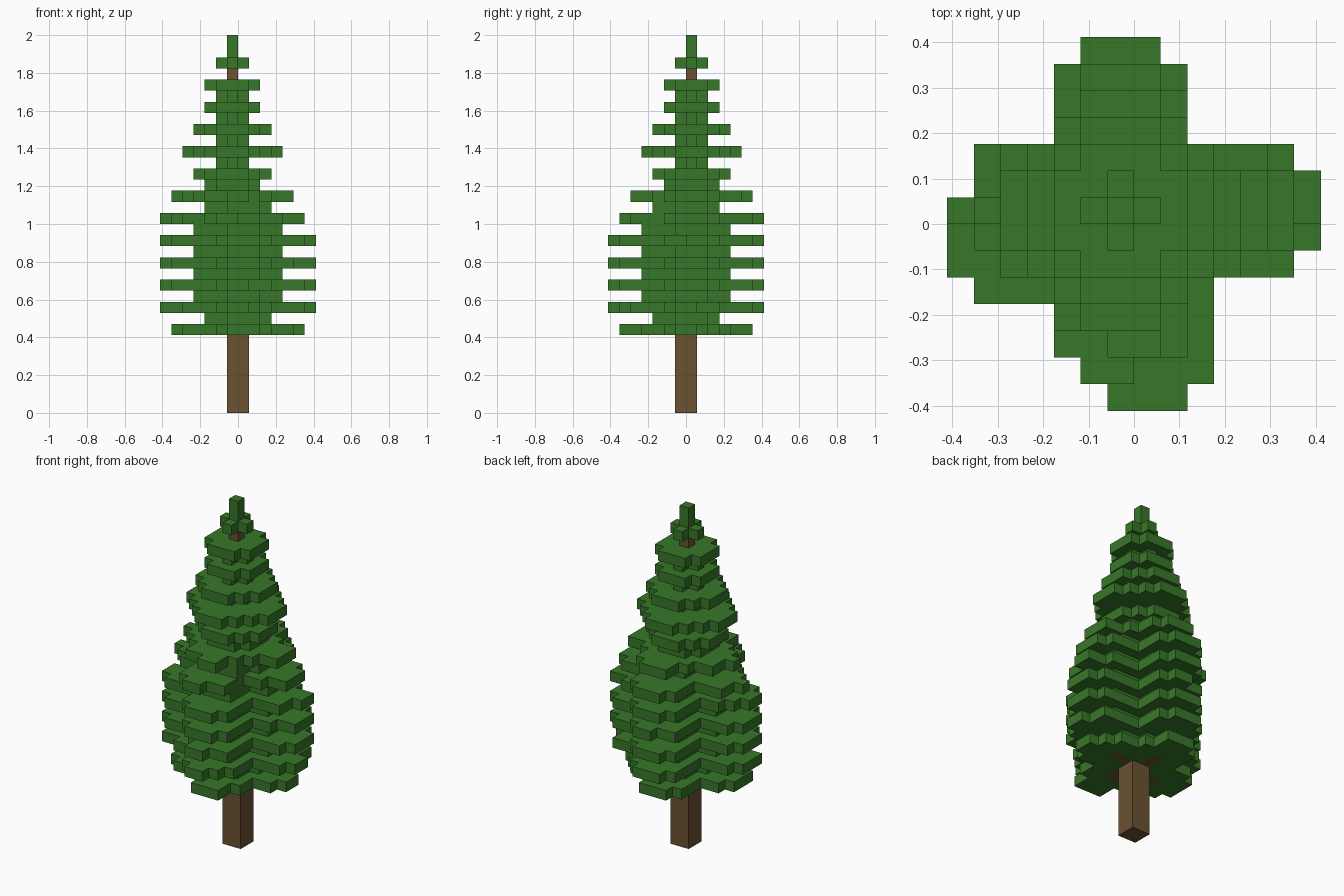
import bpy
import bmesh
import random
from mathutils import Vector

random.seed(4)
U = 2 / 34  # size of one block

cube = bpy.data.objects.get("Cube")
if cube:
    bpy.data.objects.remove(cube, do_unlink=True)


def make_material(name, rgb):
    mat = bpy.data.materials.new(name)
    mat.use_nodes = True
    mat.diffuse_color = (*rgb, 1)
    bsdf = mat.node_tree.nodes["Principled BSDF"]
    bsdf.inputs["Base Color"].default_value = (*rgb, 1)
    bsdf.inputs["Roughness"].default_value = 0.9
    return mat


leaf_green = make_material("leaf_green", (0.039, 0.185, 0.022))
bark_brown = make_material("bark_brown", (0.143, 0.084, 0.031))


def arm_cells(reach, width):
    """One arm along +x: distance from the middle, offset across."""
    cells = []
    for a in range(1, reach + 1):
        half = min(width, 1) if a == reach else width
        for b in range(-half, half + 1):
            # Long arms lose a few blocks at their outer corners
            outer = reach > 4 and a >= reach - 1 and abs(b) == half
            if not (outer and random.random() < 0.2):
                cells.append((a, b))
    return cells


def tier(k, reach, width, thin):
    """Four arms turned about the trunk, which is one or two blocks thick."""
    cells = set()
    for turn in range(4):
        for a, b in arm_cells(reach, width):
            i, j = (a, b) if thin else (a - 1, b)
            for _ in range(turn):
                i, j = (-j, i) if thin else (-j - 1, i)
            cells.add((i - 1, j, k) if thin else (i, j, k))
    return cells


def block_object(name, cells, solid, mat):
    """Blocks with only the faces that no other block covers."""
    bm = bmesh.new()
    for cell in cells:
        mid = Vector(cell) + Vector((0.5, 0.5, 0.5))
        for axis in range(3):
            for sign in (-1, 1):
                n = Vector((0, 0, 0))
                n[axis] = sign
                if tuple(int(c) for c in Vector(cell) + n) in solid:
                    continue
                s = Vector((0, 0, 0))
                s[(axis + 1) % 3] = 0.5
                t = n.cross(s)
                centre = mid + n / 2
                corners = (-s - t, s - t, s + t, t - s)
                bm.faces.new([bm.verts.new((centre + c) * U) for c in corners])
    bmesh.ops.remove_doubles(bm, verts=bm.verts, dist=U / 100)
    mesh = bpy.data.meshes.new(name)
    bm.to_mesh(mesh)
    bm.free()
    mesh.materials.append(mat)
    obj = bpy.data.objects.new(name, mesh)
    bpy.context.collection.objects.link(obj)
    return obj


# Trunk: two blocks thick, then one block thick near the top
trunk = {(i, j, k) for i in (-1, 0) for j in (-1, 0) for k in range(19)}
trunk |= {(-1, 0, k) for k in range(19, 31)}
# Short bare branches under the lowest tier
trunk |= tier(7, 3, 0, False)

# Lower foliage: wide tiers alternating with narrow ones
foliage = tier(7, 6, 2, False) | tier(8, 3, 1, False) | tier(18, 3, 1, False)
for k in range(9, 16, 2):
    foliage |= tier(k, 7, 2, False) | tier(k + 1, 4, 1, False)

# Upper foliage: level, reach and half width
for k, reach, width in [(17, 6, 2), (19, 5, 2), (20, 2, 1), (21, 3, 2),
                        (22, 1, 0), (23, 4, 2), (24, 1, 0), (25, 3, 2),
                        (26, 1, 0), (27, 2, 1), (28, 1, 0), (29, 2, 2),
                        (31, 1, 0)]:
    foliage |= tier(k, reach, width, True)

# Tip
foliage |= {(-1, 0, k) for k in (31, 32, 33)}
# Missing corner block at the end of one long arm
foliage.discard((-7, 1, 17))
foliage -= trunk

solid = trunk | foliage
block_object("trunk", trunk, solid, bark_brown)
block_object("foliage", foliage, solid, leaf_green)
